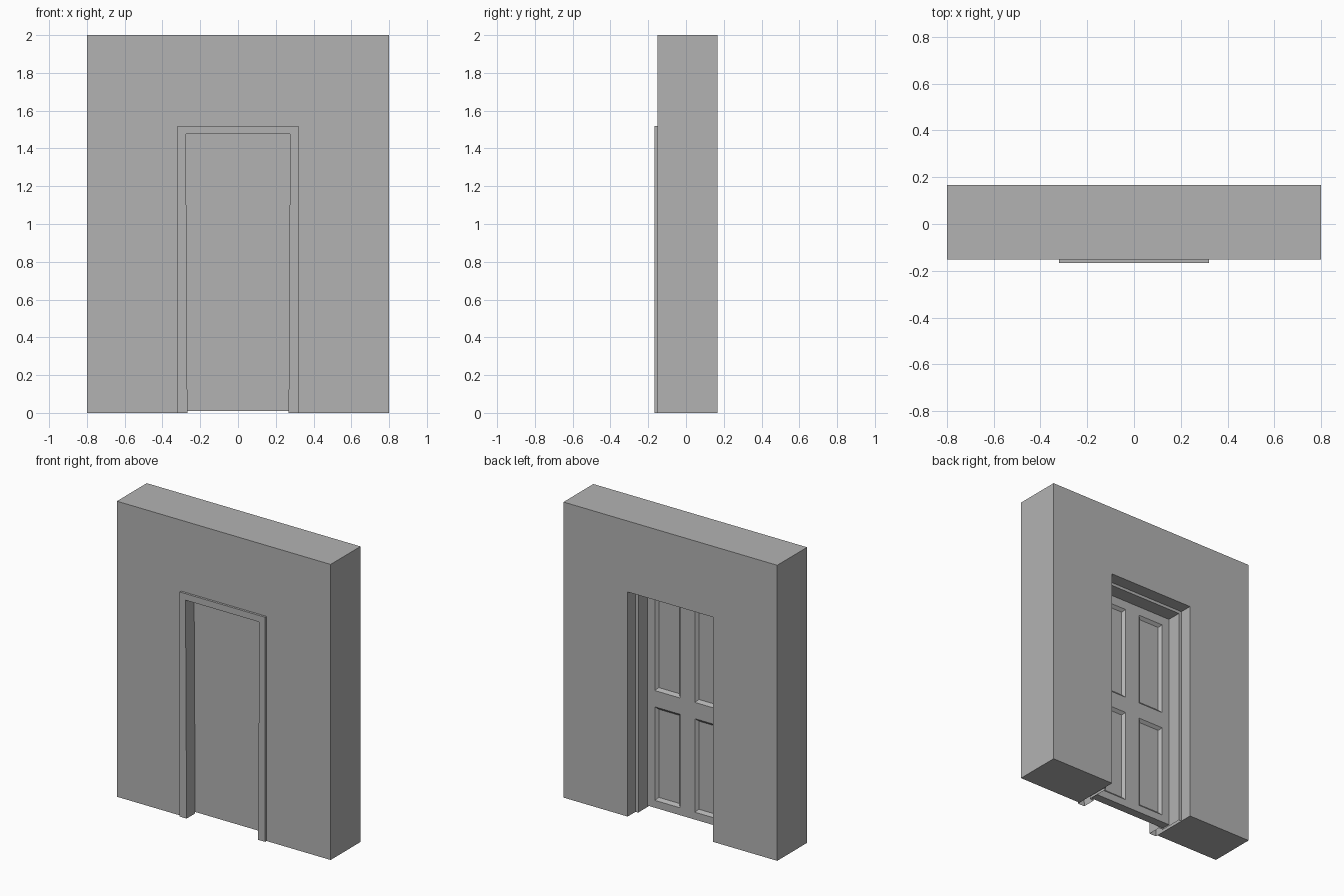
import bpy, bmesh

cube = bpy.data.objects.get("Cube")
if cube:
    bpy.data.objects.remove(cube, do_unlink=True)

grey = bpy.data.materials.new("plain_grey")
grey.use_nodes = True
grey.diffuse_color = (0.45, 0.45, 0.45, 1)
grey.node_tree.nodes["Principled BSDF"].inputs["Base Color"].default_value = grey.diffuse_color

# Main dimensions
WALL_HALF, WALL_TOP = 0.8, 2.0
WALL_FRONT, WALL_BACK = -0.152, 0.167
OPEN_HALF, OPEN_TOP = 0.32, 1.52
FRAME_FRONT, FRAME_BACK = -0.167, 0.082
STOP, RABBET = 0.044, 0.02            # frame widths in front of and behind the door
DOOR_FRONT, DOOR_BACK = -0.075, -0.016


def finish(bm, name):
    bmesh.ops.recalc_face_normals(bm, faces=bm.faces[:])
    mesh = bpy.data.meshes.new(name)
    bm.to_mesh(mesh)
    bm.free()
    mesh.materials.append(grey)
    obj = bpy.data.objects.new(name, mesh)
    bpy.context.collection.objects.link(obj)
    return obj


# Wall: an outline with a doorway notch, extruded through its depth
bm = bmesh.new()
half = [(WALL_HALF, WALL_TOP), (WALL_HALF, 0), (OPEN_HALF, 0), (OPEN_HALF, OPEN_TOP)]
outline = half + [(-x, z) for x, z in reversed(half)]
face = bm.faces.new([bm.verts.new((x, WALL_FRONT, z)) for x, z in outline])
extruded = bmesh.ops.extrude_face_region(bm, geom=[face])["geom"]
bmesh.ops.translate(bm, vec=(0, WALL_BACK - WALL_FRONT, 0),
                    verts=[g for g in extruded if isinstance(g, bmesh.types.BMVert)])
finish(bm, "wall")

# Door frame: a rebated section swept up, across and down, with open feet
section = [(0, FRAME_FRONT), (STOP, FRAME_FRONT), (STOP, DOOR_FRONT),
           (RABBET, DOOR_FRONT), (RABBET, FRAME_BACK), (0, FRAME_BACK)]
bm = bmesh.new()
rings = []
for side, at_top in ((-1, False), (-1, True), (1, True), (1, False)):
    ring = []
    for inset, y in section:
        # the stop widens slightly towards the floor
        flare = 0.008 if inset == STOP and not at_top else 0
        x = side * (OPEN_HALF - inset - flare)
        ring.append(bm.verts.new((x, y, OPEN_TOP - inset if at_top else 0)))
    rings.append(ring)
for a, b in zip(rings, rings[1:]):
    for i in range(len(section)):
        j = (i + 1) % len(section)
        bm.faces.new((a[i], a[j], b[j], b[i]))
finish(bm, "door_frame")

# Door: four sunken bevelled panels on the back, plain front
edge = OPEN_HALF - RABBET
xs = [-edge, -0.245, -0.055, 0.055, 0.245, edge]
zs = [0.01, 0.06, 0.693, 0.803, 1.44, OPEN_TOP - RABBET]
bm = bmesh.new()
grid = [[bm.verts.new((x, DOOR_BACK, z)) for x in xs] for z in zs]
panels = []
for r in range(5):
    for c in range(5):
        f = bm.faces.new((grid[r][c], grid[r + 1][c], grid[r + 1][c + 1], grid[r][c + 1]))
        if r % 2 and c % 2:
            panels.append(f)
border = [e for e in bm.edges if e.is_boundary]
skirt = bmesh.ops.extrude_edge_only(bm, edges=border)["geom"]
bmesh.ops.translate(bm, vec=(0, DOOR_FRONT - DOOR_BACK, 0),
                    verts=[g for g in skirt if isinstance(g, bmesh.types.BMVert)])
bmesh.ops.holes_fill(bm, edges=[e for e in bm.edges if e.is_boundary], sides=0)
bmesh.ops.recalc_face_normals(bm, faces=bm.faces[:])
bmesh.ops.inset_individual(bm, faces=panels, thickness=0.026)
for f in panels:
    bmesh.ops.translate(bm, vec=(0, -0.017, 0), verts=f.verts[:])
finish(bm, "door")
